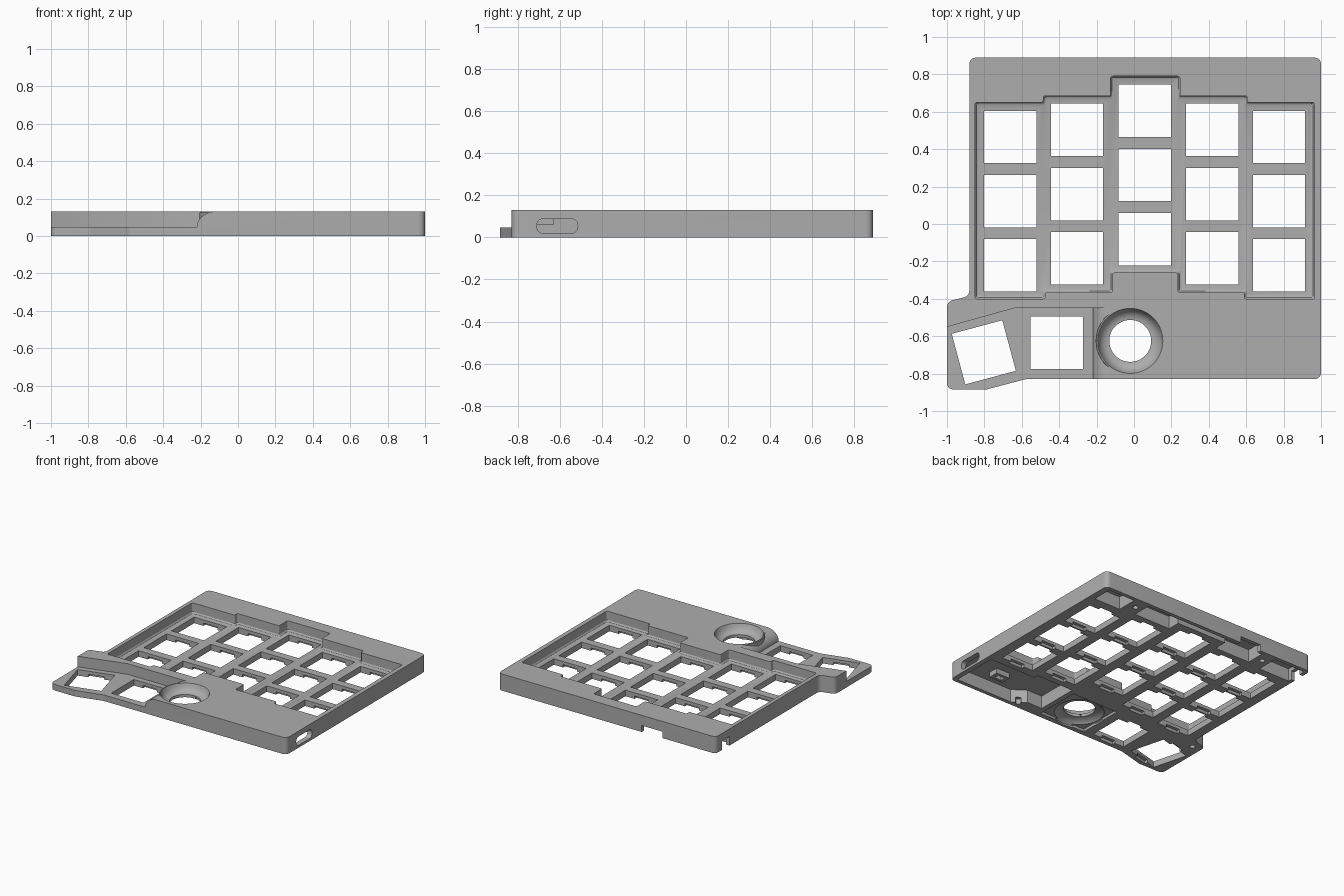
import bpy, bmesh, math
from mathutils import Vector, Matrix

if "Cube" in bpy.data.objects:
    bpy.data.objects.remove(bpy.data.objects["Cube"])

H, FLOOR = 0.13, 0.047      # case height, key plate height
KEY = 0.28                  # switch opening

grey = bpy.data.materials.new("case grey")
grey.diffuse_color = (0.42, 0.42, 0.42, 1)
grey.use_nodes = True
grey.node_tree.nodes["Principled BSDF"].inputs["Base Color"].default_value = grey.diffuse_color


def rounded(pts, r, inset=0.0, seg=5):
    """Inset a counter-clockwise polygon and round its corners."""
    pts = [Vector(p) for p in pts]
    n, out = len(pts), []
    corners = []
    for i in range(n):
        a = (pts[i] - pts[i - 1]).normalized()
        b = (pts[(i + 1) % n] - pts[i]).normalized()
        na, nb = Vector((-a.y, a.x)), Vector((-b.y, b.x))
        corners.append((pts[i] + (na + nb) * inset / (1 + na.dot(nb)), a, b))
    for p, a, b in corners:
        if r == 0:
            out.append(p)
            continue
        t = r * math.tan(a.angle(b) / 2)
        for k in range(seg + 1):
            u = k / seg
            out.append((p - a * t) * (1 - u) ** 2 + p * 2 * u * (1 - u) + (p + b * t) * u * u)
    return out


def loft(name, rings):
    """Closed solid through rings of equal point count."""
    bm = bmesh.new()
    vs = [[bm.verts.new(p) for p in ring] for ring in rings]
    for lo, hi in zip(vs, vs[1:]):
        for i in range(len(lo)):
            j = (i + 1) % len(lo)
            bm.faces.new((lo[i], lo[j], hi[j], hi[i]))
    bm.faces.new(vs[0][::-1])
    bm.faces.new(vs[-1])
    bmesh.ops.recalc_face_normals(bm, faces=bm.faces)
    me = bpy.data.meshes.new(name)
    bm.to_mesh(me)
    bm.free()
    ob = bpy.data.objects.new(name, me)
    bpy.context.collection.objects.link(ob)
    me.materials.append(grey)
    return ob


def prism(name, pts, layers, r=0.0):
    """Layers are (z, inset) pairs."""
    return loft(name, [[(p.x, p.y, z) for p in rounded(pts, r, d)] for z, d in layers])


def rect(x0, x1, y0, y1):
    return [(x0, y0), (x1, y0), (x1, y1), (x0, y1)]


def box(name, x0, x1, y0, y1, z0, z1, r=0.0):
    return prism(name, rect(x0, x1, y0, y1), [(z0, 0), (z1, 0)], r)


def lathe(name, cx, cy, profile, n=64):
    ang = [2 * math.pi * i / n for i in range(n)]
    return loft(name, [[(cx + r * math.cos(a), cy + r * math.sin(a), z) for a in ang]
                       for r, z in profile])


def combine(ob, tool, op='DIFFERENCE'):
    m = ob.modifiers.new("bool", 'BOOLEAN')
    m.operation, m.object, m.solver = op, tool, 'EXACT'
    bpy.context.view_layer.objects.active = ob
    bpy.ops.object.modifier_apply(modifier=m.name)
    bpy.data.objects.remove(tool, do_unlink=True)


# outer shell with the thumb lobe at the front left
outline = [(-0.88, 0.89), (-0.88, -0.385), (-1.0, -0.415), (-1.0, -0.885),
           (-0.79, -0.885), (-0.58, -0.83), (1.0, -0.83), (1.0, 0.89)]
case = prism("keyboard_case", outline, [(0, 0), (H, 0)], 0.04)

# lowered thumb deck, with a rounded shoulder beside it
combine(case, prism("thumb_cut", [(-1.2, -1.1), (-0.22, -1.1), (-0.22, -0.45),
                                  (-0.64, -0.45), (-1.2, -0.606)], [(FLOOR, 0), (0.3, 0)]))
arc = [(-0.12 - 0.1 * math.cos(t), FLOOR + 0.0835 * math.sin(t))
       for t in [math.pi / 2 * i / 10 for i in range(11)]]
section = [(-0.24, FLOOR)] + arc + [(-0.12, 0.3), (-0.24, 0.3)]
combine(case, loft("shoulder_cut", [[(x, y, z) for x, z in section] for y in (-1.1, -0.45)]))

# stepped key well with a coved foot
tops = [(0.965, 0.65), (0.605, 0.685), (0.245, 0.79), (-0.125, 0.685), (-0.485, 0.65)]
lows = [(-0.85, -0.40), (-0.475, -0.365), (-0.115, -0.26), (0.235, -0.365), (0.59, -0.40)]
well = []
for row, end in ((tops, -0.85), (lows, 0.965)):
    for i, (x, y) in enumerate(row):
        nx = row[i + 1][0] if i < 4 else end
        well += [(x, y), (nx, y)]
combine(case, prism("well_cut", well, [(FLOOR, 0.016), (FLOOR + 0.004, 0.007),
                                       (FLOOR + 0.015, 0), (0.3, 0)], 0.012))

# underside bays behind the well and under the front right deck
bays = [
    [(0.72, 0.70), (0.95, 0.70), (0.95, 0.86), (0.72, 0.86)],
    [(-0.46, 0.715), (-0.155, 0.715), (-0.155, 0.815), (0.275, 0.815), (0.275, 0.715),
     (0.59, 0.715), (0.59, 0.86), (-0.46, 0.86)],
    rect(-0.85, -0.58, 0.69, 0.86),
    [(0.24, -0.73), (0.37, -0.73), (0.47, -0.80), (0.96, -0.80), (0.96, -0.43),
     (0.56, -0.43), (0.56, -0.395), (0.24, -0.395)],
]
for b in bays:
    combine(case, prism("bay_cut", b, [(-0.1, 0), (0.1, 0)]))
combine(case, box("switch_housing", 0.62, 0.74, -0.71, -0.63, 0.06, 0.11), 'UNION')
combine(case, box("switch_pocket", 0.65, 0.71, -0.69, -0.65, 0.03, 0.09))
combine(case, box("bowl_bay", -0.20, 0.20, -0.79, -0.43, -0.1, 0.02))

# trackball dish: collar, bowl and through hole
bx, by = -0.02, -0.625
combine(case, lathe("bowl_collar", bx, by, [(0.185, 0.04), (0.185, 0.125), (0.181, H)]), 'UNION')
combine(case, lathe("bowl_cut", bx, by, [(0.10, 0.068), (0.125, 0.071), (0.145, 0.08),
                                         (0.160, 0.096), (0.168, 0.115), (0.174, H), (0.174, 0.2)]))
combine(case, lathe("bowl_under", bx, by, [(0.185, -0.1), (0.185, 0.012), (0.165, 0.03),
                                           (0.14, 0.044), (0.10, 0.05)]))
combine(case, lathe("bowl_hole", bx, by, [(0.112, -0.1), (0.112, 0.3)]))

# switch openings, each with clip notches under its front and back edges
keys = [(x, y - 0.343 * k, 0) for x, y in
        ((-0.662, 0.465), (-0.305, 0.503), (0.058, 0.605), (0.418, 0.503), (0.775, 0.465))
        for k in range(3)]
keys += [(-0.803, -0.686, 15), (-0.413, -0.635, 0)]
h = KEY / 2
for x, y, deg in keys:
    place = Matrix.Translation((x, y, 0)) @ Matrix.Rotation(math.radians(deg), 4, 'Z')
    for part in (box("key_hole", -h, h, -h, h, -0.1, 0.2),
                 box("clip_notch", -0.06, 0.06, -h - 0.025, h + 0.025, -0.1, 0.022)):
        part.data.transform(place)
        combine(case, part)

# side slot
slot = [(y, z) for y, z in ((-0.71, 0.02), (-0.515, 0.02), (-0.515, 0.088), (-0.71, 0.088))]
combine(case, loft("side_slot", [[(x, p.x, p.y) for p in rounded(slot, 0.033)]
                                 for x in (0.92, 1.1)]))

# cable notches in the back and left walls
combine(case, box("back_notch", -0.42, -0.24, 0.84, 1.0, -0.1, 0.05))
combine(case, box("left_notch", -1.0, -0.83, 0.72, 0.81, -0.1, 0.07))

# screw holes
for x, y in ((0.65, 0.79), (-0.52, 0.79), (-0.925, -0.46), (0.42, -0.775)):
    combine(case, lathe("screw_hole", x, y, [(0.02, -0.1), (0.02, 0.04)], 20))

bpy.ops.object.select_all(action='DESELECT')
case.select_set(True)
bpy.context.view_layer.objects.active = case
bpy.ops.object.shade_smooth_by_angle(angle=math.radians(30))
